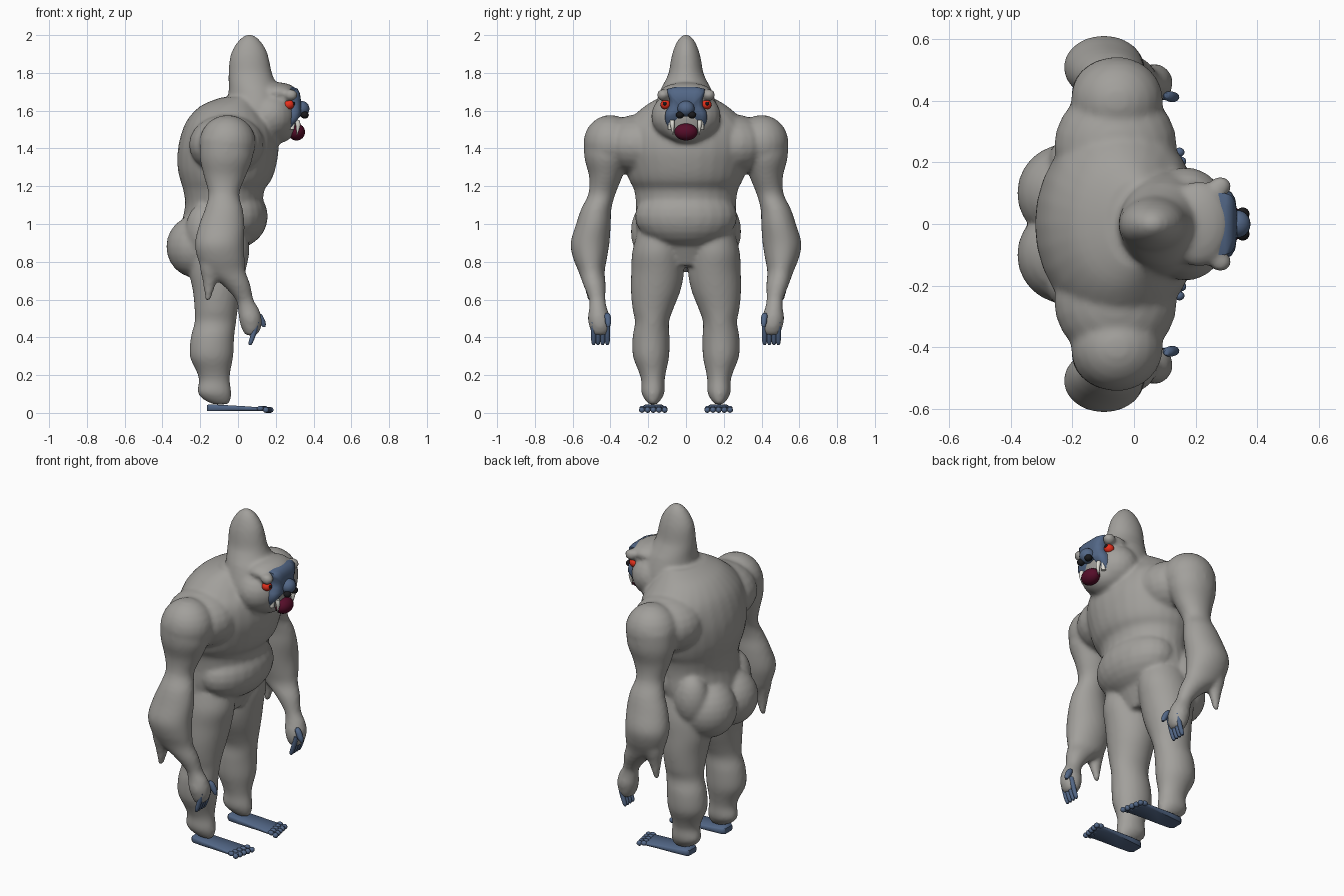
import bpy, bmesh, math
from mathutils import Vector


def material(name, rgb):
    m = bpy.data.materials.new(name)
    m.diffuse_color = (*rgb, 1)
    return m


FUR = material("grey_fur", (0.36, 0.35, 0.33))
SKIN = material("blue_skin", (0.085, 0.135, 0.24))
RED = material("red_eye", (0.8, 0.03, 0.012))
MOUTH = material("dark_red_mouth", (0.09, 0.004, 0.022))
BLACK = material("black", (0.01, 0.01, 0.012))
WHITE = material("tooth_white", (0.75, 0.74, 0.68))


def finish(name, bm, mat):
    bmesh.ops.recalc_face_normals(bm, faces=bm.faces)
    mesh = bpy.data.meshes.new(name)
    bm.to_mesh(mesh)
    bm.free()
    mesh.materials.append(mat)
    ob = bpy.data.objects.new(name, mesh)
    bpy.context.collection.objects.link(ob)
    bpy.context.view_layer.objects.active = ob
    ob.select_set(True)
    bpy.ops.object.shade_smooth_by_angle(angle=math.radians(50))
    ob.select_set(False)
    return ob


def ball(bm, centre, radii, seg=24):
    new = bmesh.ops.create_uvsphere(bm, u_segments=seg, v_segments=seg // 2, radius=1)["verts"]
    for v in new:
        v.co = Vector(c + r * p for c, r, p in zip(centre, radii, v.co))


def skin_rings(bm, rings):
    """Bridge rings of points and cap both ends."""
    vs = [[bm.verts.new(p) for p in ring] for ring in rings]
    n = len(vs[0])
    for a, b in zip(vs, vs[1:]):
        for i in range(n):
            bm.faces.new((a[i], a[(i + 1) % n], b[(i + 1) % n], b[i]))
    bm.faces.new(vs[0])
    bm.faces.new(vs[-1])


def tube(bm, rows, side=1, seg=28, steps=4):
    """Smooth loft through horizontal ellipses: (x, y, z, rx, ry)."""
    rows = [Vector(r) for r in rows]
    path = []
    for i in range(len(rows) - 1):
        a, b = rows[i], rows[i + 1]
        p, q = rows[max(i - 1, 0)], rows[min(i + 2, len(rows) - 1)]
        for k in range(steps):
            t = k / steps
            path.append(0.5 * (2 * a + (b - p) * t + (2 * p - 5 * a + 4 * b - q) * t**2
                               + (3 * a - p - 3 * b + q) * t**3))
    path.append(rows[-1])
    ang = [2 * math.pi * i / seg for i in range(seg)]
    skin_rings(bm, [[(r[0] + r[3] * math.cos(t), side * (r[1] + r[4] * math.sin(t)), r[2])
                     for t in ang] for r in path])


# Furry body: overlapping volumes fused into one skin
body = bmesh.new()
torso = [(.78, -.25, 0, .16), (.86, -.30, .04, .22), (.92, -.31, .07, .25), (1.0, -.30, .11, .265),
         (1.1, -.28, .13, .265), (1.18, -.29, .14, .275), (1.23, -.305, .175, .30),
         (1.3, -.32, .20, .32), (1.4, -.318, .215, .34), (1.5, -.293, .20, .33),
         (1.57, -.255, .16, .28), (1.63, -.19, .12, .21), (1.67, -.09, .10, .14)]
tube(body, [((a + b) / 2, 0, z, (b - a) / 2, w) for z, a, b, w in torso])
ball(body, (-.02, 0, 1.04), (.178, .272, .17))          # belly
# pointed head, muzzle, brow and chin
tube(body, [(.08, 0, 1.5, .15, .17), (.10, 0, 1.6, .16, .17), (.09, 0, 1.7, .14, .14),
            (.075, 0, 1.75, .125, .115), (.065, 0, 1.8, .115, .092), (.06, 0, 1.87, .105, .08),
            (.06, 0, 1.92, .09, .067), (.06, 0, 1.97, .058, .045), (.06, 0, 2.003, .02, .015)])
ball(body, (.17, 0, 1.57), (.145, .185, .145))
ball(body, (.21, 0, 1.695), (.105, .14, .055))
ball(body, (.2, 0, 1.52), (.11, .13, .095))
ARM = [(-.06, .42, 1.45, .14, .12), (-.062, .42, 1.35, .14, .118), (-.07, .425, 1.25, .11, .088),
       (-.075, .445, 1.16, .082, .072), (-.075, .475, 1.08, .10, .08), (-.085, .49, 1.0, .12, .092),
       (-.098, .508, .9, .13, .103), (-.09, .508, .82, .125, .09), (-.07, .50, .75, .11, .07),
       (-.01, .485, .68, .075, .06), (.035, .47, .6, .047, .044), (.055, .465, .55, .056, .048),
       (.065, .46, .5, .06, .06), (.07, .455, .45, .052, .055), (.07, .455, .41, .03, .04)]
LEG = [(-.10, .14, .95, .15, .12), (-.10, .15, .85, .16, .135), (-.11, .15, .75, .15, .14),
       (-.11, .16, .65, .13, .132), (-.115, .175, .55, .115, .108), (-.12, .18, .48, .11, .09),
       (-.135, .185, .4, .115, .098), (-.14, .185, .3, .115, .096), (-.13, .178, .22, .09, .073),
       (-.125, .175, .17, .082, .062), (-.125, .175, .11, .09, .062), (-.11, .175, .07, .072, .043),
       (-.09, .175, .045, .04, .02)]
for s in (1, -1):
    tube(body, ARM, s)
    tube(body, LEG, s)
    tube(body, [(-.12, .51, .88, .09, .075), (-.14, .512, .77, .062, .055),
                (-.15, .51, .69, .036, .032), (-.16, .508, .595, .014, .014)], s)  # elbow fur
    ball(body, (-.055, s * .4, 1.43), (.15, .143, .147))     # shoulder
    ball(body, (-.06, s * .25, 1.42), (.20, .20, .16))       # chest corner
    ball(body, (-.22, s * .10, .88), (.16, .16, .165))       # buttock
    ball(body, (-.18, s * .20, .96), (.10, .092, .15))       # hip
    ball(body, (.28, s * .122, 1.683), (.036, .034, .032))   # brow end
fur = finish("fur_body", body, FUR)
rm = fur.modifiers.new("fuse", 'REMESH')
rm.mode = 'VOXEL'
rm.voxel_size = 0.012
rm.use_smooth_shade = True
sm = fur.modifiers.new("soften", 'SMOOTH')
sm.factor = 0.5
sm.iterations = 6

# Bare face: domed plate with notches for the eyes
half = [(0, 1.725), (.06, 1.725), (.10, 1.715), (.098, 1.69), (.087, 1.66), (.088, 1.625),
        (.108, 1.595), (.112, 1.56), (.10, 1.51), (.055, 1.472), (0, 1.465)]
outline = half + [(-y, z) for y, z in half[-2:0:-1]]


def face_ring(scale, x):
    return [(x - .06 * max(0, 1.56 - z) / .1, y * scale, 1.595 + (z - 1.595) * scale)
            for y, z in outline]


bm = bmesh.new()
skin_rings(bm, [face_ring(*r) for r in ((1, .23), (1, .295), (.93, .315), (.75, .328), (.4, .334))])
finish("face", bm, SKIN)

# Nose, nostrils and open mouth
bm = bmesh.new()
ball(bm, (.335, 0, 1.61), (.043, .045, .042))
finish("nose", bm, SKIN)
bm = bmesh.new()
for s in (1, -1):
    ball(bm, (.353, s * .032, 1.577), (.022, .022, .019), 16)
finish("nostrils", bm, BLACK)
bm = bmesh.new()
ball(bm, (.31, 0, 1.487), (.045, .062, .045))
finish("mouth", bm, MOUTH)

# Eyes, pupils and fangs
eyes, pupils, fangs = bmesh.new(), bmesh.new(), bmesh.new()
for s in (1, -1):
    ball(eyes, (.268, s * .108, 1.632), (.03, .027, .026))
    ball(pupils, (.293, s * .112, 1.637), (.009, .010, .010), 12)
    tube(fangs, [(.312, .072, 1.55, .014, .012), (.318, .072, 1.52, .012, .011),
                 (.312, .068, 1.47, .002, .002)], s, 12)
    tube(fangs, [(.285, .082, 1.5, .013, .012), (.292, .085, 1.53, .010, .009),
                 (.305, .086, 1.56, .002, .002)], s, 12)
finish("eyes", eyes, RED)
finish("pupils", pupils, BLACK)
finish("fangs", fangs, WHITE)

# Hands and feet
for s, tag in ((1, "left"), (-1, "right")):
    bm = bmesh.new()
    for y in (.416, .441, .466, .489):
        tube(bm, [(.10, y, .48, .013, .013), (.083, y, .42, .014, .0135),
                  (.068, y, .375, .012, .012), (.064, y, .36, .006, .006)], s, 12)
    tube(bm, [(.105, .418, .53, .008, .008), (.112, .415, .515, .018, .016),
              (.128, .412, .48, .018, .016), (.138, .412, .455, .008, .008)], s, 14)
    finish(tag + "_fingers", bm, SKIN)

    bm = bmesh.new()
    rings = []
    for x, w, top in ((-.165, .035, .042), (-.15, .048, .045), (-.08, .055, .042),
                      (.04, .06, .035), (.13, .067, .028), (.155, .06, .024)):
        prof = [(-w, .018), (-w * .9, .011), (w * .9, .011), (w, .018),
                (w, top - .006), (w * .88, top), (-w * .88, top), (-w, top - .006)]
        rings.append([(x, s * .172 + y, z) for y, z in prof])
    skin_rings(bm, rings)
    for i in range(5):
        y = s * (.113 + i * .030)
        x = .172 - .006 * i
        ball(bm, (x, y, .0155), (.016, .0155, .0155), 14)
        ball(bm, (x - .03, y, .023), (.018, .0145, .014), 14)
    finish(tag + "_foot", bm, SKIN)
